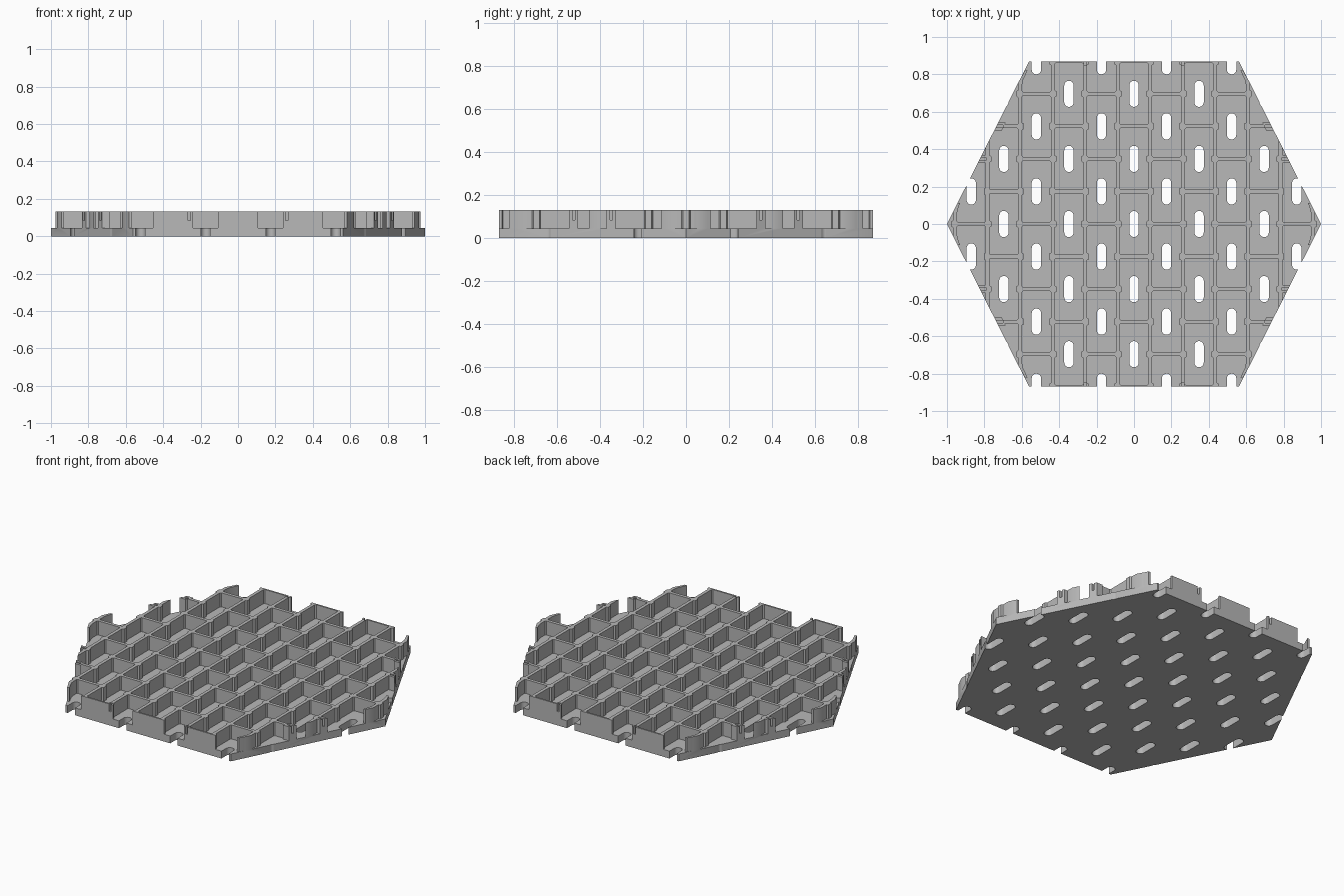
import bpy, bmesh, math

cube = bpy.data.objects.get("Cube")
if cube:
    bpy.data.objects.remove(cube, do_unlink=True)

P = 0.174                      # grid pitch
HALF_Y, CORNER_X = 0.87, 0.561
FLOOR, TOP = 0.045, 0.131
SLOPE = (1 - CORNER_X) / HALF_Y

mat = bpy.data.materials.new("plain grey")
mat.use_nodes = True
GREY = (0.48, 0.48, 0.48, 1)
mat.diffuse_color = GREY
mat.node_tree.nodes["Principled BSDF"].inputs["Base Color"].default_value = GREY


def prism(bm, pts, z0, z1):
    """Extrude a flat outline between two heights."""
    face = bm.faces.new([bm.verts.new((x, y, z0)) for x, y in pts])
    ext = bmesh.ops.extrude_face_region(bm, geom=[face])["geom"]
    verts = [g for g in ext if isinstance(g, bmesh.types.BMVert)]
    bmesh.ops.translate(bm, vec=(0, 0, z1 - z0), verts=verts)


def make(name, prisms):
    bm = bmesh.new()
    for pts, z0, z1 in prisms:
        prism(bm, pts, z0, z1)
    bmesh.ops.recalc_face_normals(bm, faces=bm.faces[:])
    me = bpy.data.meshes.new(name)
    bm.to_mesh(me)
    bm.free()
    me.materials.append(mat)
    ob = bpy.data.objects.new(name, me)
    bpy.context.collection.objects.link(ob)
    return ob


def activate(ob):
    bpy.ops.object.select_all(action='DESELECT')
    ob.select_set(True)
    bpy.context.view_layer.objects.active = ob


def cut(target, name, prisms):
    cutter = make(name, prisms)
    cutter.hide_render = True
    mod = target.modifiers.new(name, 'BOOLEAN')
    mod.operation, mod.solver, mod.object = 'DIFFERENCE', 'EXACT', cutter
    activate(target)
    bpy.ops.object.modifier_apply(modifier=mod.name)
    bpy.data.objects.remove(cutter, do_unlink=True)


def four_way(pts):
    return [[(sx * x, sy * y) for x, y in pts] for sx in (1, -1) for sy in (1, -1)]


def rect(x, y, hx, hy):
    return [(x - hx, y - hy), (x + hx, y - hy), (x + hx, y + hy), (x - hx, y + hy)]


def pocket(cx, cy):
    """Cell outline with small corner chamfers and a nub halfway up each long side."""
    hx, hy, c = P / 2 - 0.01, P - 0.01, 0.006
    right = [(hx - c, -hy), (hx, -hy + c), (hx, -0.02), (hx - 0.01, -0.014),
             (hx - 0.01, 0.014), (hx, 0.02), (hx, hy - c), (hx - c, hy)]
    return [(cx + x, cy + y) for x, y in right + [(-x, -y) for x, y in right]]


def slot(cx, cy, r=0.025, half=0.07, n=10):
    pts = []
    for start, oy in ((0, half - r), (math.pi, r - half)):
        for k in range(n + 1):
            a = start + math.pi * k / n
            pts.append((cx + r * math.cos(a), cy + oy + r * math.sin(a)))
    return pts


def edge_x(y):
    return 1 - SLOPE * y


# hexagonal block, hollowed into staggered cells and pierced by slots
hexagon = [(1, 0), (CORNER_X, HALF_Y), (-CORNER_X, HALF_Y),
           (-1, 0), (-CORNER_X, -HALF_Y), (CORNER_X, -HALF_Y)]
tile = make("ribbed_hex_tile", [(hexagon, 0, TOP)])
centres = [(i * P, j * P) for i in range(-6, 7) for j in range(-5, 6) if (i + j) % 2 == 0]
cut(tile, "cell_cutter", [(pocket(*c), FLOOR, 0.2) for c in centres])
cut(tile, "slot_cutter", [(slot(*c), -0.1, 0.3) for c in centres if abs(c[0]) < 1])

# small slits in the rim and in the rib ends along the slanted sides
slits = four_way(rect(1.5 * P, HALF_Y, 0.007, 0.02))
for y in (2 * P, 3 * P):
    slits += four_way(rect(edge_x(y), y, 0.035, 0.006))
cut(tile, "slit_cutter", [(s, 0.085, 0.2) for s in slits])

# prongs thickening the slit rib ends
prongs = []
for y in (2 * P, 3 * P):
    for a, b in ((y - 0.021, y - 0.008), (y + 0.008, y + 0.021)):
        prongs += four_way([(edge_x(a) - 0.04, a), (edge_x(a), a),
                            (edge_x(b), b), (edge_x(b) - 0.04, b)])
rib_prongs = make("rib_end_prongs", [(p, FLOOR - 0.01, TOP) for p in prongs])

# curved rib ends that bend to follow the slanted sides
tip = [(0.968, 0.04), (0.959, 0.08), (0.943, 0.113), (0.93, 0.113), (0.942, 0.08), (0.95, 0.04)]
corner = [(0.619, 0.73), (0.612, 0.765), (0.584, 0.822), (0.569, 0.822), (0.595, 0.765), (0.6, 0.73)]
rib_ends = make("curved_rib_ends", [(p, FLOOR - 0.01, TOP)
                                    for s in (tip, corner) for p in four_way(s)])

for ob in (tile, rib_prongs, rib_ends):
    activate(ob)
    bpy.ops.object.shade_smooth_by_angle(angle=math.radians(30))
